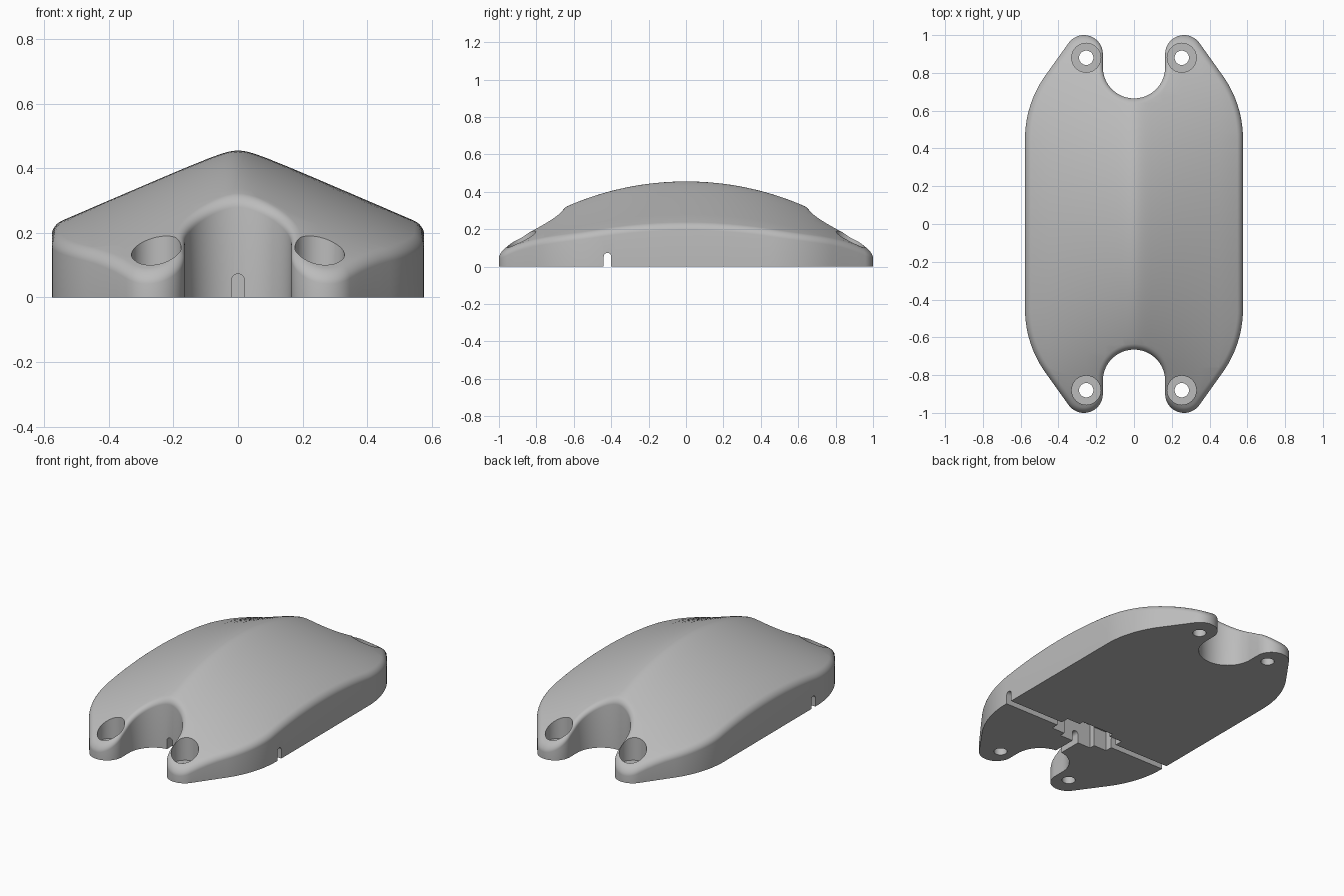
import bpy, bmesh, math
from mathutils import Vector

if "Cube" in bpy.data.objects:
    bpy.data.objects.remove(bpy.data.objects["Cube"])

EDGE_R = 0.03          # rounding of the top edge
LUG = (0.265, 0.90)    # centre of a rounded lug
HOLE = (0.253, 0.88)   # screw position


def height(x, y):
    """Arched ridge with straight flanks that flatten towards the ends."""
    drop = 1.53 - math.sqrt(1.53 ** 2 - y * y)
    slope = (0.25 - 0.5 * drop) / 0.577
    return 0.475 - drop - slope * math.sqrt(x * x + 0.046 ** 2)


def arc(cx, cy, r, a0, a1, n):
    return [(cx + r * math.cos(math.radians(a0 + (a1 - a0) * i / n)),
             cy + r * math.sin(math.radians(a0 + (a1 - a0) * i / n))) for i in range(n + 1)]


def outline():
    quarter = [(0.577, 0.45 * i / 6) for i in range(6)]
    quarter += arc(-0.001, 0.45, 0.578, 0, 35.6, 14)
    ax, ay = quarter[-1]
    lug = arc(*LUG, 0.1, 35.6, 180, 24)
    quarter += [(ax + (lug[0][0] - ax) * t, ay + (lug[0][1] - ay) * t) for t in (0.25, 0.5, 0.75)]
    quarter += lug + arc(0, 0.83, 0.165, 0, -90, 18)
    quarter[-1] = (0, 0.665)
    half = quarter + [(-x, y) for x, y in reversed(quarter[:-1])]
    return half[:-1] + [(-x, -y) for x, y in half[:-1]]


def inset(pts, d):
    out = []
    for i, p in enumerate(pts):
        a, b = Vector(pts[i - 1]), Vector(pts[(i + 1) % len(pts)])
        p = Vector(p)
        t = ((p - a).normalized() + (b - p).normalized()).normalized()
        out.append((p.x - t.y * d, p.y + t.x * d))
    return out


def make_object(name, bm):
    bmesh.ops.recalc_face_normals(bm, faces=bm.faces[:])
    me = bpy.data.meshes.new(name)
    bm.to_mesh(me)
    bm.free()
    ob = bpy.data.objects.new(name, me)
    bpy.context.collection.objects.link(ob)
    return ob


def prism(name, pts, place, depth):
    """Extrude a closed 2D profile; place maps (u, v, w) to 3D."""
    bm = bmesh.new()
    n = len(pts)
    lo = [bm.verts.new(place(u, v, depth[0])) for u, v in pts]
    hi = [bm.verts.new(place(u, v, depth[1])) for u, v in pts]
    bm.faces.new(lo)
    bm.faces.new(hi)
    for i in range(n):
        j = (i + 1) % n
        bm.faces.new((lo[i], lo[j], hi[j], hi[i]))
    return make_object(name, bm)


# Cover body: walls, rounded edge rings and a sliced top
pts = outline()
bm = bmesh.new()
rings = [[bm.verts.new((x, y, 0)) for x, y in pts]]
for k in range(7):
    a = math.pi / 2 * k / 6
    ring = inset(pts, EDGE_R * (1 - math.cos(a)))
    rings.append([bm.verts.new((x, y, height(x, y) - EDGE_R * (1 - math.sin(a)))) for x, y in ring])
for lo, hi in zip(rings, rings[1:]):
    for i in range(len(pts)):
        j = (i + 1) % len(pts)
        bm.faces.new((lo[i], lo[j], hi[j], hi[i]))
bm.faces.new(rings[0][::-1])
for v in rings[-1]:
    v.co.z = 0.5
top = bm.faces.new(rings[-1])
top.material_index = 1
cuts = [((0, -0.96 + 0.04 * i, 0), (0, 1, 0)) for i in range(49)]
cuts += [((x * s, 0, 0), (1, 0, 0)) for x in (0.012, 0.025, 0.04, 0.06, 0.09, 0.15, 0.25, 0.35, 0.45)
         for s in (-1, 1)] + [((0, 0, 0), (1, 0, 0))]
for co, no in cuts:
    faces = [f for f in bm.faces if f.material_index == 1]
    geom = faces + list({e for f in faces for e in f.edges}) + list({v for f in faces for v in f.verts})
    bmesh.ops.bisect_plane(bm, geom=geom, plane_co=co, plane_no=no, dist=1e-5)
for f in bm.faces:
    if f.material_index == 1:
        f.material_index = 0
        for v in f.verts:
            v.co.z = height(v.co.x, v.co.y)
body = make_object("cover_body", bm)

# Cutters: counterbored screw holes
cutters = []
flat = lambda u, v, w: (u, v, w)
for sx in (-1, 1):
    for sy in (-1, 1):
        for r, z0 in ((0.077, 0.05), (0.038, -0.1)):
            cutters.append(prism("hole_cutter", arc(HOLE[0] * sx, HOLE[1] * sy, r, 0, 360, 40)[:-1],
                                 flat, (z0, 0.5)))

# Cutters: stepped pocket underneath
for hx, y0, y1, z in ((0.2, -0.485, -0.35, 0.12), (0.11, -0.52, -0.32, 0.15)):
    cutters.append(prism("pocket_cutter", [(-hx, y0), (hx, y0), (hx, y1), (-hx, y1)], flat, (-0.1, z)))

# Cutters: round-topped wire channels, across and out to the front notch
slot = [(-0.02, -0.1), (0.02, -0.1)] + arc(0, 0.053, 0.02, 0, 180, 12)
cutters.append(prism("cross_channel_cutter", slot, lambda u, v, w: (w, u - 0.42, v), (-0.7, 0.7)))
cutters.append(prism("front_channel_cutter", slot, lambda u, v, w: (u, w, v), (-0.8, -0.45)))

bpy.context.view_layer.objects.active = body
body.select_set(True)
for c in cutters:
    c.hide_render = True
    m = body.modifiers.new("cut", 'BOOLEAN')
    m.operation, m.solver, m.object = 'DIFFERENCE', 'EXACT', c
    bpy.ops.object.modifier_apply(modifier=m.name)
for c in cutters:
    bpy.data.objects.remove(c)

# Colour and shading
mat = bpy.data.materials.new("plain_grey")
mat.diffuse_color = (0.5, 0.5, 0.5, 1)
mat.use_nodes = True
mat.node_tree.nodes["Principled BSDF"].inputs["Base Color"].default_value = mat.diffuse_color
body.data.materials.clear()
body.data.materials.append(mat)
bpy.ops.object.shade_smooth_by_angle(angle=math.radians(30))
